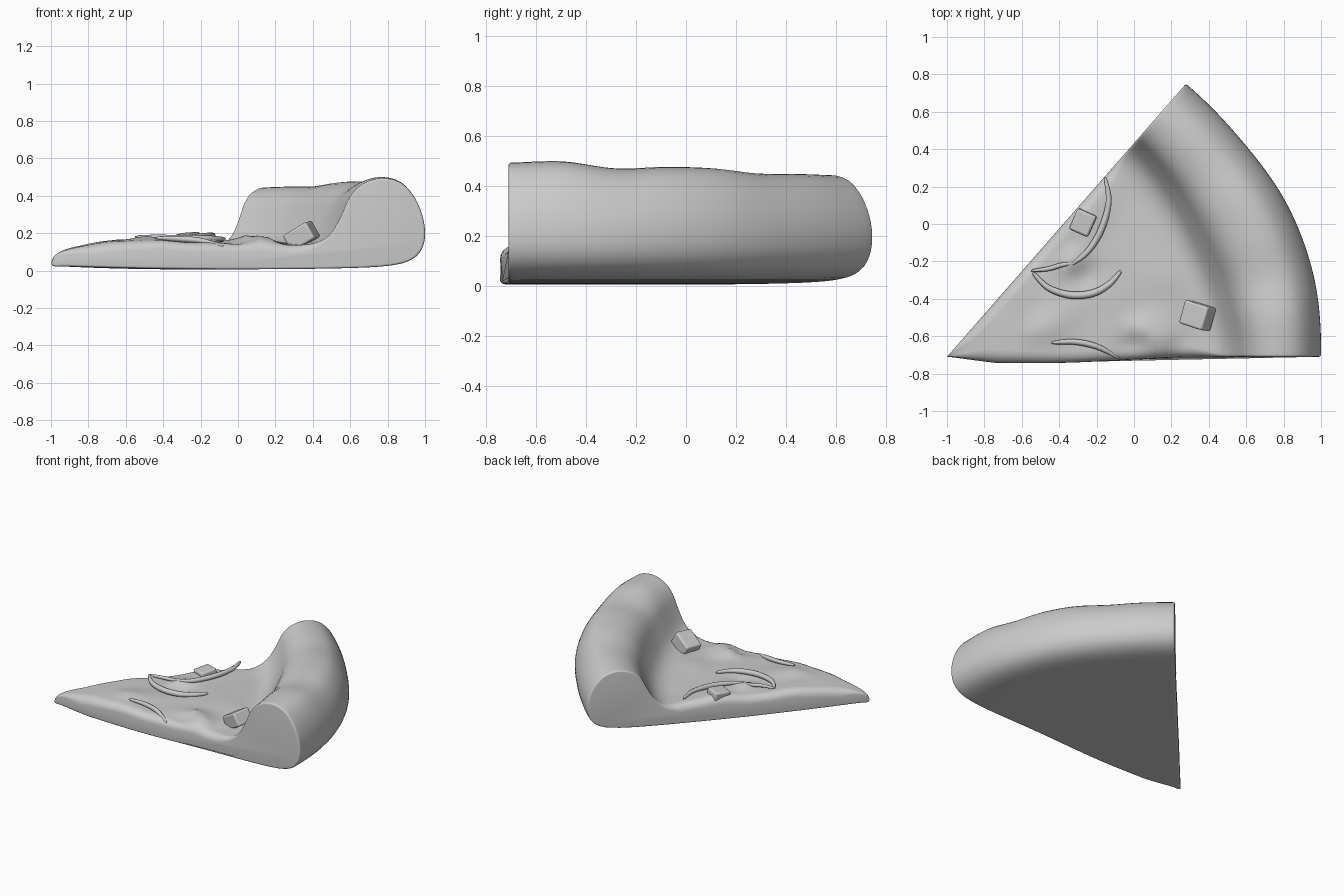
import bpy, math
from mathutils import Vector, noise

cube = bpy.data.objects.get("Cube")
if cube:
    bpy.data.objects.remove(cube, do_unlink=True)

mat = bpy.data.materials.new("plain grey")
mat.use_nodes = True
GREY = (0.6, 0.6, 0.6, 1)
mat.diffuse_color = GREY
mat.node_tree.nodes["Principled BSDF"].inputs["Base Color"].default_value = GREY

TIP = Vector((-1, -0.71))
SWEEP = math.radians(48.8)
STEPS = 48
RIM = 5


def catmull(pts, n, closed=False):
    """Smooth a list of points, n samples per span."""
    pts = [Vector(p) for p in pts]
    ring = [pts[-1]] + pts + pts[:2] if closed else [pts[0]] + pts + [pts[-1]]
    out = []
    for a, b, c, d in zip(ring, ring[1:], ring[2:], ring[3:]):
        for k in range(n):
            t = k / n
            out.append(0.5 * (2 * b + (c - a) * t + (2 * a - 5 * b + 4 * c - d) * t * t
                              + (3 * b - a - 3 * c + d) * t ** 3))
    return out if closed else out + [pts[-1]]


def along(values, t):
    """Smooth curve through evenly spaced values."""
    fine = catmull([(v, 0) for v in values], 12)
    x = min(max(t, 0), 1) * (len(fine) - 1)
    i = min(int(x), len(fine) - 2)
    return fine[i].lerp(fine[i + 1], x - i).x


def smooth(lo, hi, x):
    t = min(max((x - lo) / (hi - lo), 0), 1)
    return t * t * (3 - 2 * t)


def activate(obj):
    bpy.ops.object.select_all(action='DESELECT')
    obj.select_set(True)
    bpy.context.view_layer.objects.active = obj


def finish(obj, angle):
    obj.data.materials.clear()
    obj.data.materials.append(mat)
    activate(obj)
    bpy.ops.object.shade_smooth_by_angle(angle=math.radians(angle))


# Slice cross-section: distance from the tip and height, cheese then crust then base
PROFILE = [(0.004, 0.045), (0.03, 0.085), (0.11, 0.118), (0.25, 0.142), (0.42, 0.16),
           (0.6, 0.163), (0.78, 0.158), (0.95, 0.155), (1.12, 0.155), (1.28, 0.145),
           (1.4, 0.145), (1.49, 0.19), (1.55, 0.29), (1.6, 0.4), (1.67, 0.47), (1.77, 0.5),
           (1.87, 0.475), (1.94, 0.4), (1.985, 0.3), (2.0, 0.2), (1.985, 0.12),
           (1.93, 0.06), (1.82, 0.028), (1.6, 0.014), (1.2, 0.008), (0.8, 0.008),
           (0.4, 0.014), (0.1, 0.022), (0.02, 0.024)]
section = catmull(PROFILE, 3, closed=True)
N = len(section)
# Scale of the outer and inner crust, and crest height, along the sweep
OUTER = [1.0, 1.004, 0.996, 0.977, 0.97]
INNER = [1.0, 0.98, 0.968, 0.972, 0.98]
CREST = [0.495, 0.5, 0.472, 0.478, 0.472, 0.452, 0.45, 0.445]
# Lumps in the cheese: x, y, height, radius
LUMPS = [(-0.33, -0.2, 0.03, 0.06), (0.04, -0.56, 0.03, 0.07), (0.14, -0.62, 0.025, 0.07),
         (-0.5, -0.57, 0.02, 0.08), (-0.27, 0.0, 0.015, 0.12), (0.15, -0.2, 0.015, 0.2),
         (-0.25, -0.28, -0.02, 0.07), (0.0, -0.64, -0.02, 0.07), (0.3, -0.62, -0.015, 0.1)]


def slice_point(i, side, step):
    """side -1 / 1: rounded rim at the front / rear cut; side 0: interior."""
    r, z = section[i]
    tangent = (section[(i + 1) % N] - section[i - 1]).normalized()
    # cheese rims are rounder than the crust and the base
    rim = 0.012 + 0.04 * smooth(0.03, 0.1, z) * (1 - smooth(1.3, 1.5, r))
    rim = min(rim, 0.25 * r)
    a0 = rim / r
    if side:
        turn = step / RIM * math.pi / 2
        soft = rim * (1 - math.sin(turn))
        a = a0 * (1 - math.cos(turn))
        a = a if side < 0 else SWEEP - a
        r, z = r + tangent.y * soft, z - tangent.x * soft
    else:
        a = a0 + (SWEEP - 2 * a0) * step / STEPS
    t = a / SWEEP
    inner, outer = along(INNER, t), along(OUTER, t)
    r *= 1 + (inner + (outer - inner) * smooth(1.5, 1.85, r) - 1) * smooth(0.3, 1.2, r)
    if z > 0.2:
        z = 0.2 + (z - 0.2) * (along(CREST, t) - 0.2) / 0.3
    x = TIP.x + r * math.cos(a)
    y = TIP.y + r * math.sin(a)
    # front cut bows outward near the tip
    y -= 0.034 * smooth(0, 0.3, r) * (1 - smooth(0.5, 1.4, r)) * (1 - t) ** 2
    if section[i].y > 0.1 and r < 1.45:
        fade = smooth(0.1, 0.4, r) * (1 - smooth(1.2, 1.45, r))
        z += fade * 0.012 * noise.noise(Vector((x * 5, y * 5, 0.3)))
        for lx, ly, h, rad in LUMPS:
            z += fade * h * math.exp(-((x - lx) ** 2 + (y - ly) ** 2) / rad ** 2)
    return x, y, z


# Rings swept from the front cut to the rear cut, with softened rims
rings = [(-1, k) for k in range(RIM)]
rings += [(0, k) for k in range(STEPS + 1)]
rings += [(1, k) for k in reversed(range(RIM))]
verts = [slice_point(i, side, step) for side, step in rings for i in range(N)]
faces = []
for j in range(len(rings) - 1):
    for i in range(N):
        k = (i + 1) % N
        faces.append((j * N + i, j * N + k, (j + 1) * N + k, (j + 1) * N + i))
last = (len(rings) - 1) * N
faces.append(tuple(reversed(range(N))))
faces.append(tuple(range(last, last + N)))
mesh = bpy.data.meshes.new("pizza_slice")
mesh.from_pydata(verts, [], faces)
body = bpy.data.objects.new("pizza_slice", mesh)
bpy.context.collection.objects.link(body)
activate(body)
bpy.ops.object.mode_set(mode='EDIT')
bpy.ops.mesh.select_all(action='SELECT')
bpy.ops.mesh.normals_make_consistent(inside=False)
bpy.ops.object.mode_set(mode='OBJECT')
finish(body, 50)


# Onion strips: tapered ribbons lying on the cheese
def onion(name, pts, width):
    path = catmull(pts, 5)
    curve = bpy.data.curves.new(name, 'CURVE')
    curve.dimensions = '3D'
    curve.bevel_depth = width / 2
    curve.bevel_resolution = 2
    curve.use_fill_caps = True
    spline = curve.splines.new('POLY')
    spline.points.add(len(path) - 1)
    for k, (point, co) in enumerate(zip(spline.points, path)):
        point.co = (*co, 1)
        point.radius = 0.3 + 0.7 * math.sin(math.pi * k / (len(path) - 1)) ** 0.6
    obj = bpy.data.objects.new(name, curve)
    bpy.context.collection.objects.link(obj)
    activate(obj)
    bpy.ops.object.convert(target='MESH')
    finish(bpy.context.view_layer.objects.active, 60)


onion("onion_upper", [(-0.155, 0.25, 0.19), (-0.135, 0.12, 0.188), (-0.175, -0.03, 0.184),
                      (-0.25, -0.15, 0.178), (-0.34, -0.22, 0.175)], 0.036)
onion("onion_lower", [(-0.07, -0.25, 0.17), (-0.13, -0.32, 0.17), (-0.22, -0.37, 0.17),
                      (-0.34, -0.38, 0.172), (-0.46, -0.34, 0.176), (-0.54, -0.26, 0.18)], 0.04)
onion("onion_tail", [(-0.55, -0.25, 0.18), (-0.46, -0.24, 0.18), (-0.39, -0.22, 0.175),
                     (-0.33, -0.21, 0.175)], 0.026)
onion("onion_front", [(-0.44, -0.635, 0.175), (-0.32, -0.63, 0.17), (-0.2, -0.655, 0.16),
                      (-0.08, -0.715, 0.13)], 0.032)


# Diced chunks with softened edges
def chunk(name, loc, size, rot):
    bpy.ops.mesh.primitive_cube_add(size=1, location=loc,
                                    rotation=[math.radians(a) for a in rot])
    obj = bpy.context.object
    obj.name = name
    obj.scale = size
    bpy.ops.object.transform_apply(location=False, rotation=False, scale=True)
    bevel = obj.modifiers.new("soft_edges", 'BEVEL')
    bevel.width = 0.012
    bevel.segments = 3
    finish(obj, 50)


chunk("chunk_rear", (-0.272, 0.008, 0.17), (0.11, 0.12, 0.06), (6, -4, -24))
chunk("chunk_crust_side", (0.34, -0.49, 0.185), (0.15, 0.13, 0.1), (5, -30, -18))
